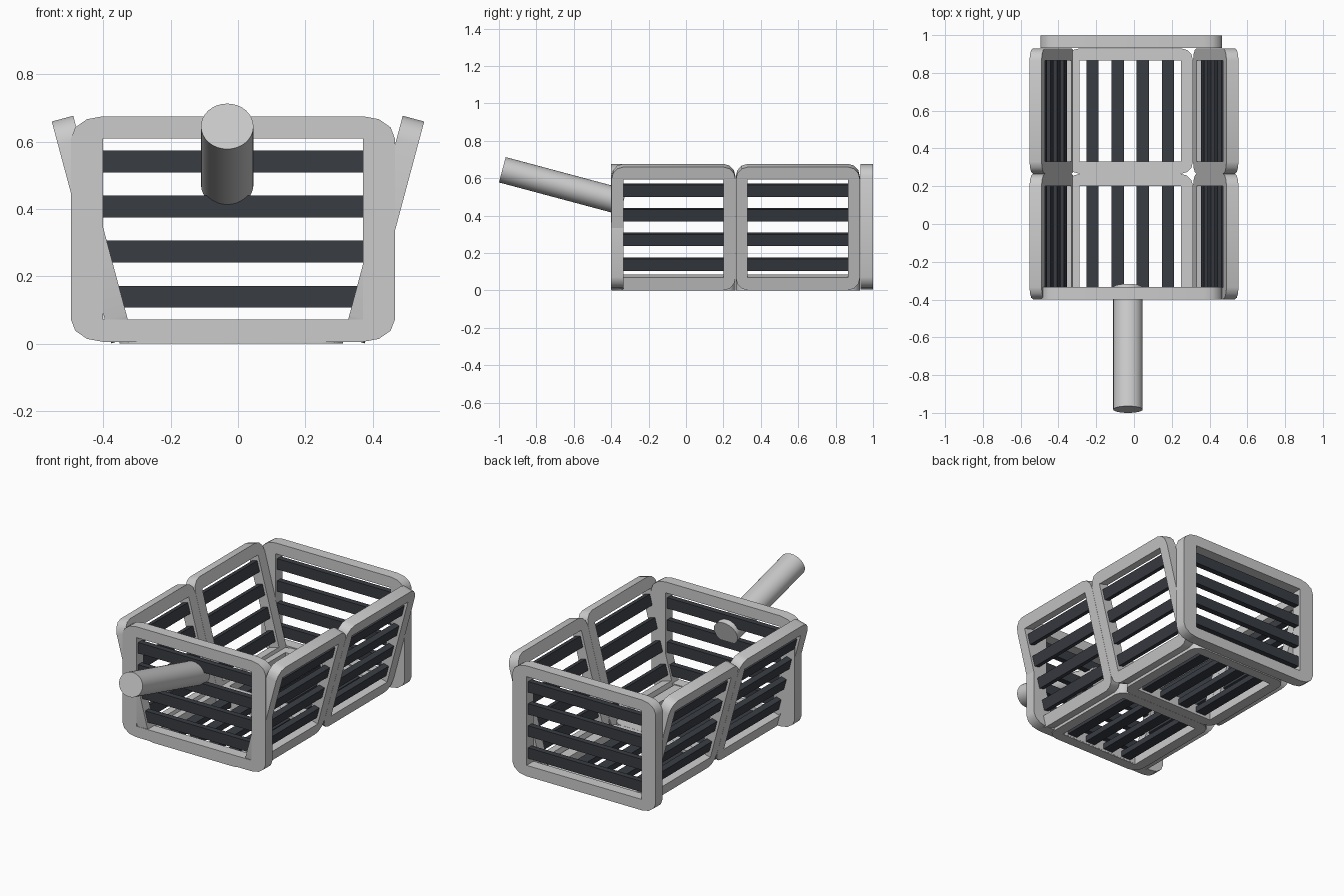
import bpy, bmesh
from math import radians, sin, cos, pi
from mathutils import Matrix, Vector

if "Cube" in bpy.data.objects:
    bpy.data.objects.remove(bpy.data.objects["Cube"])

dark = bpy.data.materials.new("dark_slat")
dark.diffuse_color = (0.04, 0.045, 0.055, 1)
dark.use_nodes = True
dark.node_tree.nodes["Principled BSDF"].inputs["Base Color"].default_value = dark.diffuse_color
T = 0.066            # panel thickness
TILT = radians(15)


def finish(bm, name, matrix, mat=None):
    bmesh.ops.recalc_face_normals(bm, faces=bm.faces)
    me = bpy.data.meshes.new(name)
    bm.to_mesh(me)
    bm.free()
    me.polygons.foreach_set("use_smooth", [True] * len(me.polygons))
    me.set_sharp_from_angle(angle=radians(40))
    if mat:
        me.materials.append(mat)
    ob = bpy.data.objects.new(name, me)
    ob.matrix_world = matrix
    bpy.context.collection.objects.link(ob)
    return ob


def panel(name, center, ux, uy, w, h, bx, by):
    """Rounded frame with a square opening, plus four slats along ux."""
    ux, uy = Vector(ux), Vector(uy)
    m = Matrix((ux, uy, ux.cross(uy))).transposed().to_4x4()
    m.translation = center

    # frame: rounded outline joined to a sharp rectangular hole, extruded
    bm = bmesh.new()
    arcs, inner = [], []
    for k, (sx, sy) in enumerate(((1, 1), (-1, 1), (-1, -1), (1, -1))):
        cx, cy = sx * (w / 2 - bx), sy * (h / 2 - by)
        inner.append(bm.verts.new((cx, cy, -T / 2)))
        angles = [k * pi / 2 + i * pi / 6 for i in range(4)]
        arcs.append([bm.verts.new((cx + bx * cos(a), cy + by * sin(a), -T / 2)) for a in angles])
    for k in range(4):
        n = (k + 1) % 4
        bm.faces.new(arcs[k] + [inner[k]])
        bm.faces.new((arcs[k][-1], arcs[n][0], inner[n], inner[k]))
    ext = bmesh.ops.extrude_face_region(bm, geom=bm.faces[:])
    bmesh.ops.translate(bm, vec=(0, 0, T),
                        verts=[v for v in ext["geom"] if isinstance(v, bmesh.types.BMVert)])
    finish(bm, name + "_frame", m)

    # slats
    bm = bmesh.new()
    for i in range(4):
        bmesh.ops.create_cube(bm, size=1, matrix=Matrix.Translation((0, (i - 1.5) * 0.2 * h, 0))
                              @ Matrix.Diagonal((w - 2 * bx + 0.02, 0.065, 0.035, 1)))
    finish(bm, name + "_slats", m, dark)


# end panels
for name, y in (("front", -0.367), ("back", 0.966)):
    panel(name, (-0.015, y, 0.34), (1, 0, 0), (0, 0, 1), 0.962, 0.67, 0.095, 0.066)

# floor and leaning side panels, two bays deep
for bay, y in (("front", -0.067), ("rear", 0.598)):
    panel("floor_" + bay, (-0.02, y, T / 2), (0, 1, 0), (1, 0, 0), 0.664, 0.665, 0.064, 0.064)
    for side, s in (("left", -1), ("right", 1)):
        panel(f"{side}_side_{bay}", (s * 0.433, y, 0.3385), (0, 1, 0),
              (s * sin(TILT), 0, cos(TILT)), 0.664, 0.682, 0.064, 0.07)

# handle rod, slightly oval, poking through the front panel
a, b = Vector((-0.032, -0.982, 0.645)), Vector((-0.032, -0.335, 0.472))
m = (b - a).to_track_quat('Z', 'Y').to_matrix().to_4x4()
side_is_x = abs(m.col[0].x) > 0.5
m.translation = (a + b) / 2
bm = bmesh.new()
bmesh.ops.create_cone(bm, cap_ends=True, segments=32, radius1=1, radius2=1, depth=(b - a).length)
bmesh.ops.scale(bm, vec=(0.078, 0.07, 1) if side_is_x else (0.07, 0.078, 1), verts=bm.verts)
finish(bm, "handle", m)
